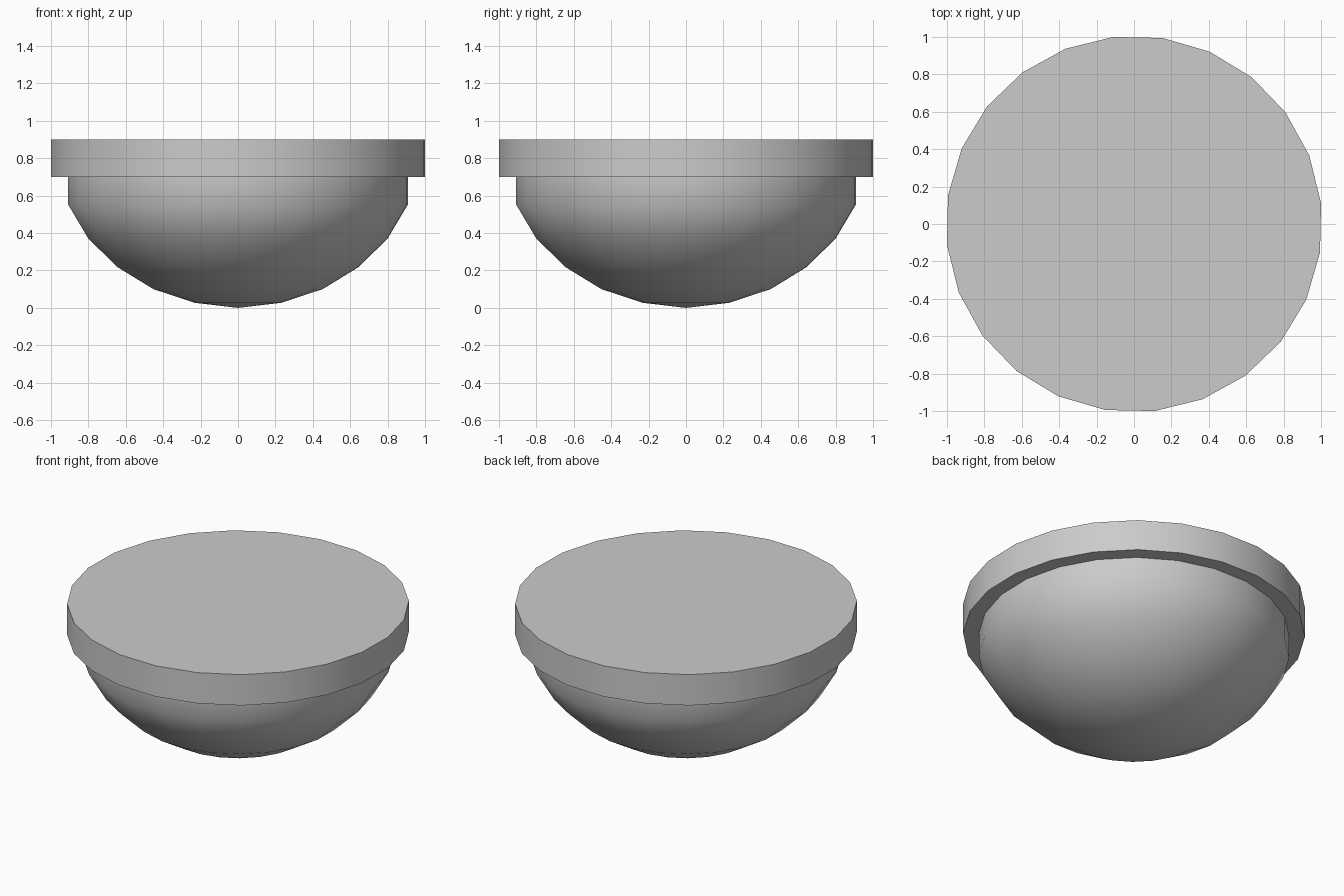
import bpy, bmesh, math

if "Cube" in bpy.data.objects:
    bpy.data.objects.remove(bpy.data.objects["Cube"])

SIDES = 24
OFFSET = math.radians(6.3)
FIT = 1 / math.cos(OFFSET)  # the widest corner sits slightly off the axes


def lathe(name, profile):
    """Revolve (radius, z) points around z; radius 0 makes a pole."""
    bm = bmesh.new()
    rings = []
    for r, z in profile:
        if r == 0:
            rings.append([bm.verts.new((0, 0, z))] * SIDES)
            continue
        angles = [OFFSET + math.tau * i / SIDES for i in range(SIDES)]
        rings.append([bm.verts.new((r * FIT * math.cos(a), r * FIT * math.sin(a), z))
                      for a in angles])
    for low, high in zip(rings, rings[1:]):
        for i in range(SIDES):
            j = (i + 1) % SIDES
            bm.faces.new(dict.fromkeys((low[i], low[j], high[j], high[i])))
    # close open ends with flat caps
    for ring in (rings[0], rings[-1]):
        if ring[0] is not ring[1]:
            bm.faces.new(ring)
    bmesh.ops.recalc_face_normals(bm, faces=bm.faces)
    mesh = bpy.data.meshes.new(name)
    bm.to_mesh(mesh)
    bm.free()
    obj = bpy.data.objects.new(name, mesh)
    bpy.context.collection.objects.link(obj)
    bpy.ops.object.select_all(action='DESELECT')
    obj.select_set(True)
    bpy.context.view_layer.objects.active = obj
    bpy.ops.object.shade_smooth_by_angle(angle=math.radians(40))
    return obj


# Rounded bowl underneath
lathe("bowl", [(0, 0), (0.23, 0.027), (0.452, 0.10), (0.643, 0.217),
               (0.80, 0.37), (0.908, 0.552), (0.908, 0.71)])

# Wide flat-topped rim
lathe("rim", [(1.0, 0.70), (1.0, 0.90)])
